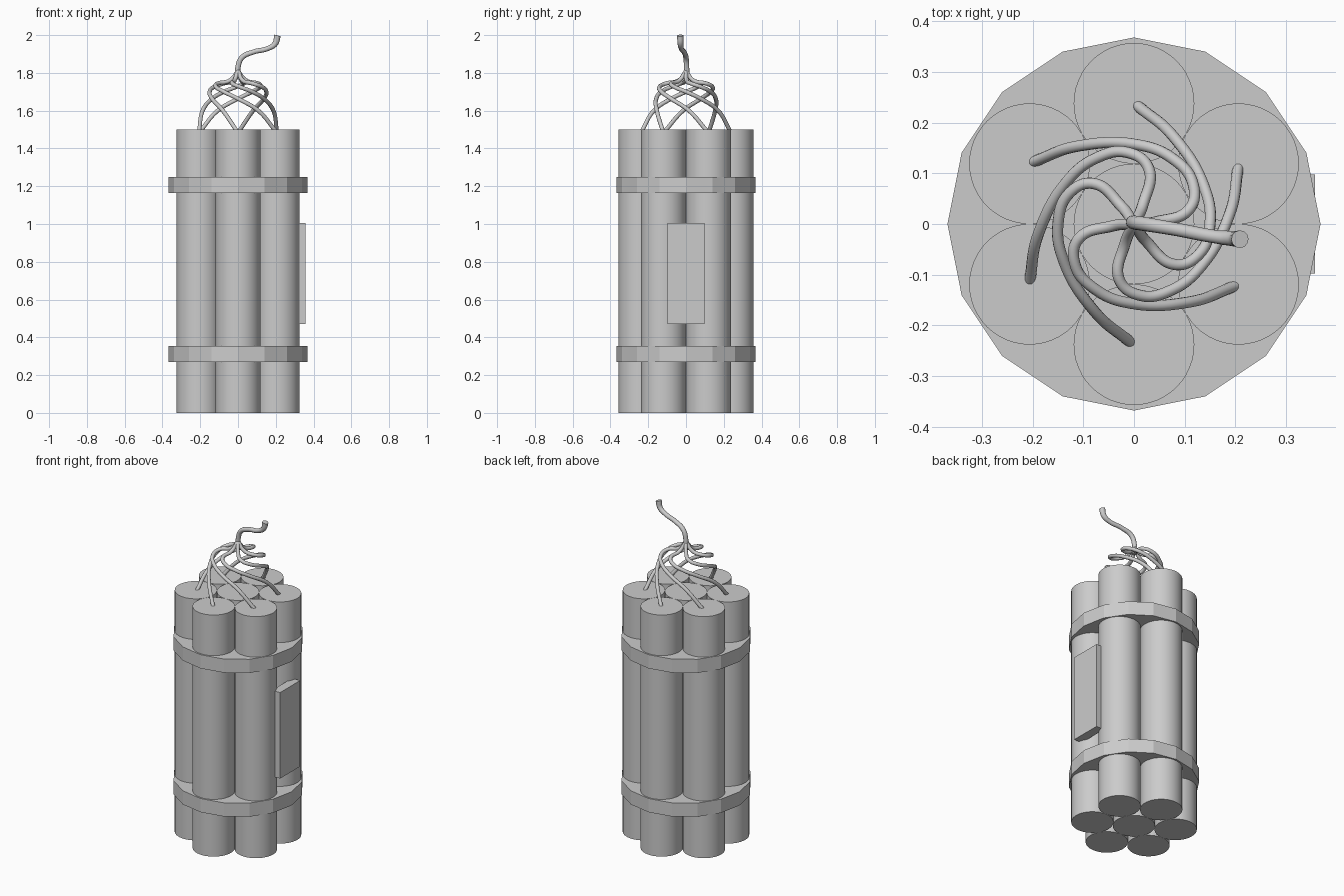
import bpy
from math import radians, cos, sin

if "Cube" in bpy.data.objects:
    bpy.data.objects.remove(bpy.data.objects["Cube"])

STICK_R, RING_R, HEIGHT = 0.119, 0.238, 1.5


def cylinder(name, x, y, z0, z1, radius, sides, smooth):
    bpy.ops.mesh.primitive_cylinder_add(vertices=sides, radius=radius, depth=z1 - z0,
                                        location=(x, y, (z0 + z1) / 2))
    ob = bpy.context.object
    ob.name = name
    if smooth:
        bpy.ops.object.shade_smooth_by_angle(angle=radians(40))
    return ob


def wire(name, points, radius, scales=None):
    curve = bpy.data.curves.new(name, 'CURVE')
    curve.dimensions = '3D'
    curve.bevel_depth = radius
    curve.bevel_resolution = 4
    curve.resolution_u = 8
    curve.use_fill_caps = True
    spline = curve.splines.new('BEZIER')
    spline.bezier_points.add(len(points) - 1)
    for i, (bp, co) in enumerate(zip(spline.bezier_points, points)):
        bp.co = co
        bp.handle_left_type = bp.handle_right_type = 'AUTO'
        bp.radius = scales[i] if scales else 1.0
    ob = bpy.data.objects.new(name, curve)
    bpy.context.collection.objects.link(ob)
    bpy.ops.object.select_all(action='DESELECT')
    ob.select_set(True)
    bpy.context.view_layer.objects.active = ob
    bpy.ops.object.convert(target='MESH')
    bpy.ops.object.shade_smooth_by_angle(angle=radians(40))


# Bundle: one centre tube and six around it
cylinder("tube_centre", 0, 0, 0, HEIGHT, STICK_R, 48, True)
for i in range(6):
    a = radians(30 + 60 * i)
    cylinder(f"tube_{i + 1}", RING_R * cos(a), RING_R * sin(a), 0, HEIGHT, STICK_R, 48, True)

# Faceted straps
cylinder("strap_lower", 0, 0, 0.27, 0.355, 0.368, 16, False)
cylinder("strap_upper", 0, 0, 1.163, 1.248, 0.368, 16, False)

# Side plate
bpy.ops.mesh.primitive_cube_add(size=1, location=(0.33, 0, 0.738))
plate = bpy.context.object
plate.name = "side_plate"
plate.scale = (0.055, 0.196, 0.534)
bpy.ops.object.transform_apply(location=False, rotation=False, scale=True)

# Six cords swirling in to the centre
path = [(0.005, 0.235, 1.49), (0.08, 0.17, 1.60), (0.138, 0.075, 1.665), (0.15, 0.0, 1.70),
        (0.128, -0.06, 1.725), (0.08, -0.08, 1.743), (0.025, -0.035, 1.76), (0, 0, 1.81)]
for i in range(6):
    c, s = cos(radians(60 * i)), sin(radians(60 * i))
    wire(f"cord_{i + 1}", [(x * c - y * s, x * s + y * c, z) for x, y, z in path], 0.011)

# Main cord rising from the join
wire("main_cord",
     [(0, 0.005, 1.765), (0, 0.003, 1.83), (0.02, 0, 1.88), (0.08, -0.01, 1.91),
      (0.16, -0.025, 1.93), (0.197, -0.029, 1.955), (0.209, -0.03, 1.998)],
     0.014, [1, 1, 1, 0.95, 0.95, 1.1, 1.25])
